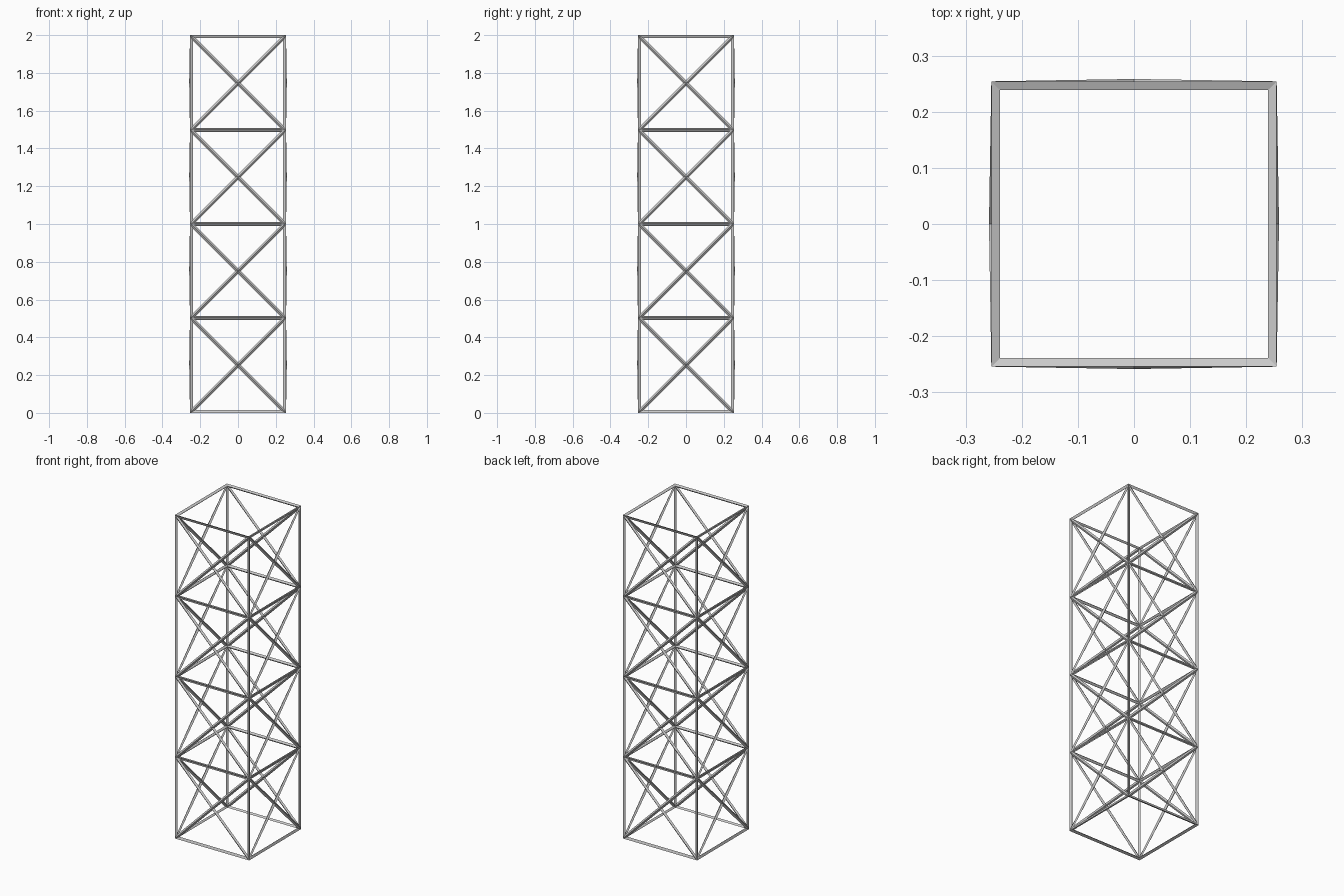
import bpy, bmesh, math

if "Cube" in bpy.data.objects:
    bpy.data.objects.remove(bpy.data.objects["Cube"])

LEVELS = 4
THICK = 0.0198                               # strut thickness
OVER = THICK / 2 / math.sqrt(3)              # how far corners swell past the lattice
CELL = (2 - 2 * OVER) / LEVELS               # cubic bay size

steel = bpy.data.materials.new("steel grey")
steel.diffuse_color = (0.6, 0.6, 0.6, 1)
steel.use_nodes = True
steel.node_tree.nodes["Principled BSDF"].inputs["Base Color"].default_value = steel.diffuse_color

# One bay: a cube whose four walls are split into crossed triangles
bm = bmesh.new()
bmesh.ops.create_cube(bm, size=CELL)
bmesh.ops.translate(bm, verts=bm.verts, vec=(0, 0, CELL / 2 + OVER))
bm.normal_update()
walls = [f for f in bm.faces if abs(f.normal.z) < 0.5]
bmesh.ops.poke(bm, faces=walls)
mesh = bpy.data.meshes.new("truss_tower")
bm.to_mesh(mesh)
bm.free()
mesh.materials.append(steel)

tower = bpy.data.objects.new("truss_tower", mesh)
bpy.context.collection.objects.link(tower)

# Stack the bays
stack = tower.modifiers.new("stacked_bays", 'ARRAY')
stack.count = LEVELS
stack.use_relative_offset = False
stack.use_constant_offset = True
stack.constant_offset_displace = (0, 0, CELL)

# Turn every edge into a strut
struts = tower.modifiers.new("struts", 'WIREFRAME')
struts.thickness = THICK
struts.offset = 0
struts.use_even_offset = True
struts.use_replace = True
